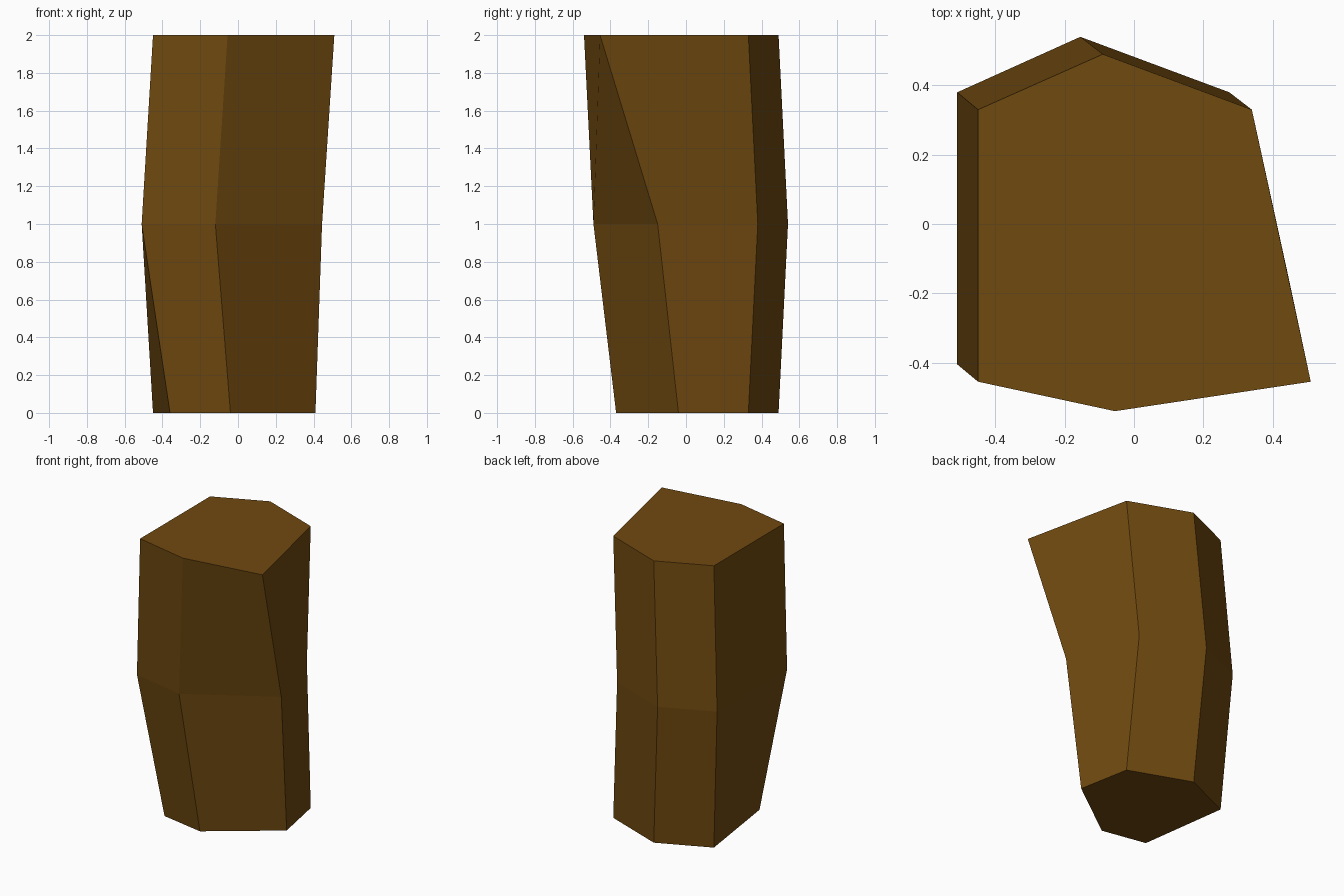
import bpy
import bmesh

if "Cube" in bpy.data.objects:
    bpy.data.objects.remove(bpy.data.objects["Cube"])

# Six-sided cross-sections of the bent trunk, counter-clockwise from the back tip
RINGS = [
    (0.0, [(-0.09, 0.49), (-0.45, 0.33), (-0.36, -0.31),
           (-0.04, -0.37), (0.41, -0.04), (0.34, 0.33)]),
    (1.0, [(-0.155, 0.54), (-0.51, 0.38), (-0.51, -0.405),
           (-0.12, -0.49), (0.445, -0.15), (0.275, 0.38)]),
    (2.0, [(-0.09, 0.49), (-0.45, 0.33), (-0.45, -0.455),
           (-0.055, -0.54), (0.51, -0.455), (0.34, 0.33)]),
]

brown = bpy.data.materials.new("dark_brown_wood")
brown.diffuse_color = (0.16, 0.067, 0.005, 1.0)
brown.use_nodes = True
brown.node_tree.nodes["Principled BSDF"].inputs["Base Color"].default_value = brown.diffuse_color

# Loft the sections and cap both ends
bm = bmesh.new()
loops = [[bm.verts.new((x, y, z)) for x, y in pts] for z, pts in RINGS]
for low, high in zip(loops, loops[1:]):
    for i in range(6):
        j = (i + 1) % 6
        bm.faces.new((low[i], low[j], high[j], high[i]))
bm.faces.new(reversed(loops[0]))
bm.faces.new(loops[-1])
bmesh.ops.recalc_face_normals(bm, faces=bm.faces)

mesh = bpy.data.meshes.new("trunk")
bm.to_mesh(mesh)
bm.free()
mesh.materials.append(brown)
trunk = bpy.data.objects.new("trunk", mesh)
bpy.context.collection.objects.link(trunk)
